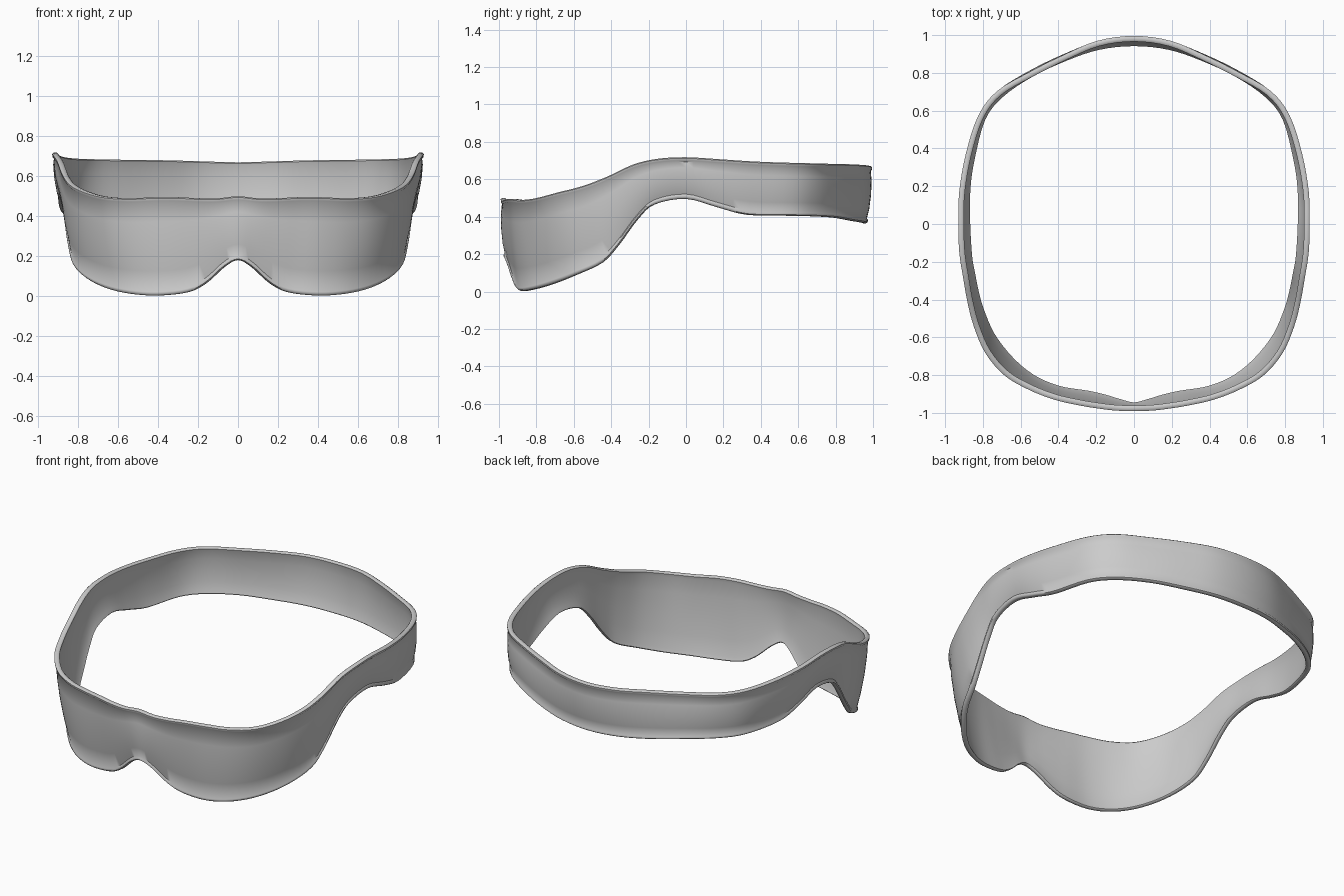
import bpy, bmesh, math
from mathutils import Vector

if "Cube" in bpy.data.objects:
    bpy.data.objects.remove(bpy.data.objects["Cube"])

# Half outline from nose to back of head: top edge x, y, z, then bottom edge x, y, z
HALF = [
    (0, -.985, .50, 0, -.968, .18),
    (.10, -.982, .49, .07, -.952, .145),
    (.20, -.97, .49, .16, -.925, .065),
    (.30, -.953, .495, .25, -.905, .02),
    (.42, -.925, .495, .40, -.88, .003),
    (.55, -.875, .49, .54, -.82, .012),
    (.68, -.80, .50, .66, -.72, .04),
    (.78, -.685, .53, .76, -.59, .09),
    (.84, -.55, .565, .82, -.45, .155),
    (.875, -.42, .615, .845, -.36, .25),
    (.90, -.28, .68, .865, -.26, .385),
    (.92, -.15, .71, .88, -.17, .465),
    (.925, 0, .718, .89, 0, .495),
    (.92, .17, .708, .89, .17, .45),
    (.885, .37, .695, .87, .33, .41),
    (.82, .57, .688, .81, .56, .405),
    (.72, .70, .685, .71, .69, .402),
    (.55, .80, .682, .55, .80, .395),
    (.37, .89, .68, .37, .885, .38),
    (.19, .965, .675, .19, .945, .37),
    (0, .99, .67, 0, .965, .365),
]
# Cross-section of the strap: (position along width, distance from end, outward offset)
WALL, HEM, LIP = 0.018, 0.026, 0.006
SECTION = (
    [(0, 0, -.002), (0, .006, LIP), (0, HEM * .7, LIP), (0, HEM, 0)]
    + [(f, 0, .012 * math.sin(math.pi * f)) for f in (.25, .5, .75)]
    + [(1, -HEM, 0), (1, -HEM * .7, LIP), (1, -.006, LIP), (1, 0, -.002)]
    + [(1, 0, -WALL), (1, -.006, -WALL - LIP), (1, -HEM, -WALL)]
    + [(f, 0, .012 * math.sin(math.pi * f) - WALL) for f in (.75, .5, .25)]
    + [(0, HEM, -WALL), (0, .006, -WALL - LIP), (0, 0, -WALL)]
)


def spline(points, steps):
    """Closed smooth curve through points of any dimension."""
    n, out = len(points), []
    for i in range(n):
        a, b, c, d = (points[(i + k) % n] for k in (-1, 0, 1, 2))
        for s in range(steps):
            t = s / steps
            out.append([.5 * (2 * q + (r - p) * t + (2 * p - 5 * q + 4 * r - w) * t * t
                              + (3 * q - p - 3 * r + w) * t ** 3)
                        for p, q, r, w in zip(a, b, c, d)])
    return out


# Mirror the half outline into a full loop
mirrored = [(-a, b, c, -d, e, f) for a, b, c, d, e, f in HALF[-2:0:-1]]
loop = spline(HALF + mirrored, 4)
tops = [Vector(p[:3]) for p in loop]
bottoms = [Vector(p[3:]) for p in loop]
mids = [(a + b) / 2 for a, b in zip(tops, bottoms)]

# Sweep the hemmed section round the head
bm = bmesh.new()
rings = []
for i, (top, bottom) in enumerate(zip(tops, bottoms)):
    along = mids[(i + 1) % len(mids)] - mids[i - 1]
    outward = Vector((along.y, -along.x, 0)).normalized()
    down = (bottom - top).normalized()
    rings.append([bm.verts.new(top.lerp(bottom, f) + down * d + outward * o)
                  for f, d, o in SECTION])
for i, ring in enumerate(rings):
    nxt = rings[(i + 1) % len(rings)]
    for j in range(len(ring)):
        k = (j + 1) % len(ring)
        bm.faces.new((ring[j], ring[k], nxt[k], nxt[j]))
bmesh.ops.recalc_face_normals(bm, faces=bm.faces)
mesh = bpy.data.meshes.new("eye_mask_band")
bm.to_mesh(mesh)
bm.free()

band = bpy.data.objects.new("eye_mask_band", mesh)
bpy.context.collection.objects.link(band)
grey = bpy.data.materials.new("light grey cloth")
grey.diffuse_color = (.6, .6, .6, 1)
grey.use_nodes = True
grey.node_tree.nodes["Principled BSDF"].inputs["Base Color"].default_value = grey.diffuse_color
mesh.materials.append(grey)

# Smooth cloth with crisp hems
bpy.context.view_layer.objects.active = band
band.select_set(True)
bpy.ops.object.shade_smooth_by_angle(angle=math.radians(50))
